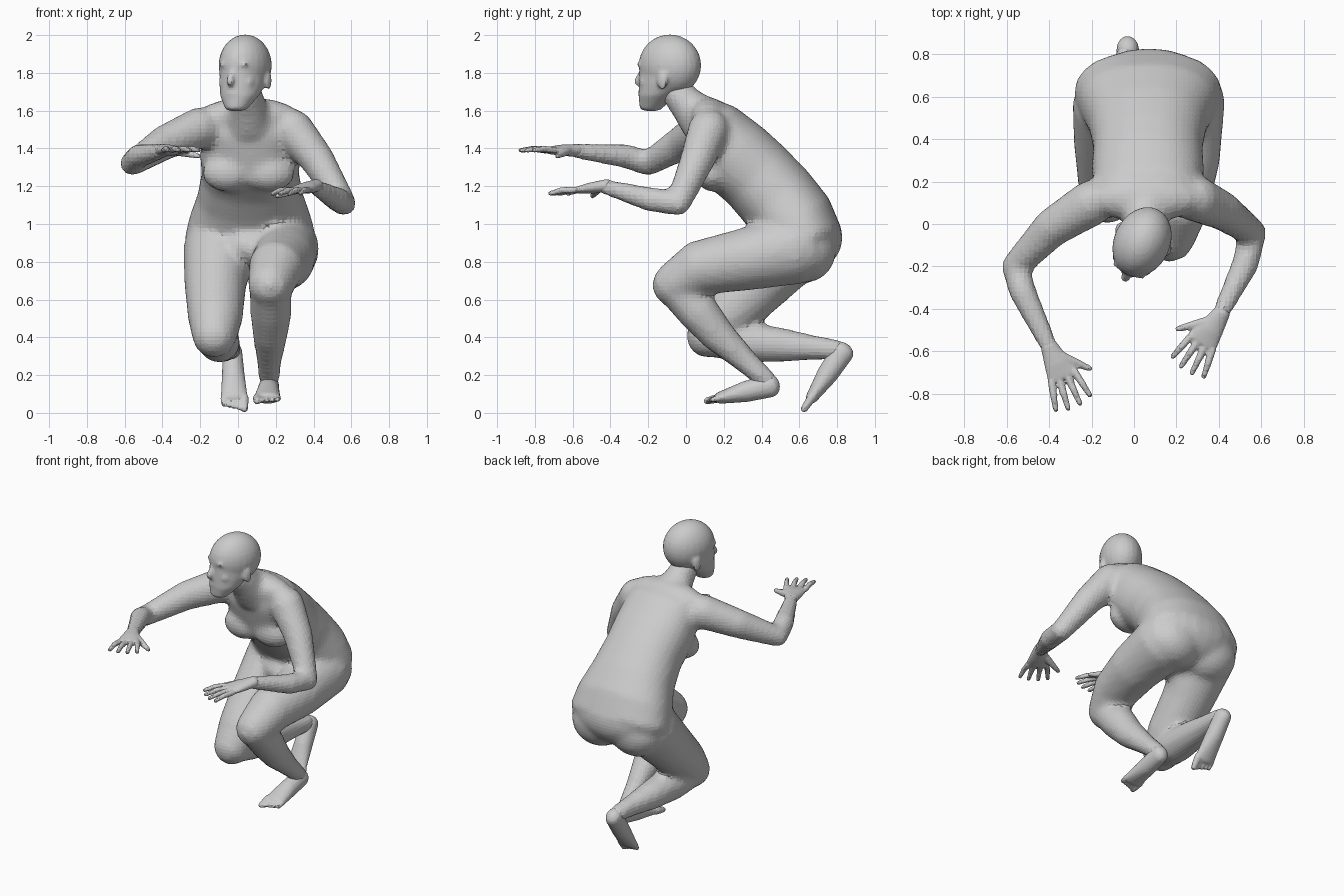
import bpy, bmesh, math
from mathutils import Vector, Matrix

default_cube = bpy.data.objects.get("Cube")
if default_cube:
    bpy.data.objects.remove(default_cube, do_unlink=True)

grey = (.6, .6, .6, 1)
skin = bpy.data.materials.new("plain grey")
skin.use_nodes = True
skin.diffuse_color = grey
skin.node_tree.nodes["Principled BSDF"].inputs["Base Color"].default_value = grey
across, up = Vector((1, 0, 0)), Vector((0, 0, 1))


def loft(bm, points, widths, depths=None, side=across, axis=None, dome=1, square=1, sides=20):
    """Closed tube through the points, elliptical in section, with domed ends."""
    centres = [Vector(point) for point in points]
    depths = depths or widths
    last = len(centres) - 1
    rings = []
    for i, centre in enumerate(centres):
        along = axis or (centres[min(i + 1, last)] - centres[max(i - 1, 0)]).normalized()
        flat = (side - along * side.dot(along)).normalized()
        rings.append((centre, flat, along.cross(flat), along, widths[i], depths[i]))

    def cap(ring, direction):
        centre, flat, thick, along, width, depth = ring
        height = min(width, depth) * dome * direction
        return [(centre + along * height * math.sin(turn), flat, thick, along,
                 width * math.cos(turn), depth * math.cos(turn))
                for turn in (.5, 1, 1.4)]

    rings = cap(rings[0], -1)[::-1] + rings + cap(rings[-1], 1)
    grid = []
    for centre, flat, thick, along, width, depth in rings:
        row = []
        for k in range(sides):
            angle = math.tau * k / sides
            cosine, sine = math.cos(angle), math.sin(angle)
            cosine = math.copysign(abs(cosine) ** square, cosine)
            sine = math.copysign(abs(sine) ** square, sine)
            row.append(bm.verts.new(centre + flat * width * cosine + thick * depth * sine))
        grid.append(row)
    for lower, upper in zip(grid, grid[1:]):
        for k in range(sides):
            following = (k + 1) % sides
            bm.faces.new((lower[k], lower[following], upper[following], upper[k]))
    bm.faces.new(grid[0][::-1])
    bm.faces.new(grid[-1])


def ball(bm, centre, radii):
    placing = Matrix.Translation(centre) @ Matrix.Diagonal((*radii, 1))
    bmesh.ops.create_uvsphere(bm, u_segments=24, v_segments=16, radius=1, matrix=placing)


def finish(name, bm, voxel, smoothing):
    """Fuse the overlapping volumes into one skin."""
    bmesh.ops.recalc_face_normals(bm, faces=bm.faces)
    mesh = bpy.data.meshes.new(name)
    bm.to_mesh(mesh)
    bm.free()
    mesh.materials.append(skin)
    part = bpy.data.objects.new(name, mesh)
    bpy.context.scene.collection.objects.link(part)
    fuse = part.modifiers.new("fuse", 'REMESH')
    fuse.mode = 'VOXEL'
    fuse.voxel_size = voxel
    soften = part.modifiers.new("soften", 'SMOOTH')
    soften.factor = .5
    soften.iterations = smoothing
    return part


def arm(bm, shoulder, upper_arm, elbow, forearm, wrist):
    loft(bm, [shoulder, upper_arm, elbow], [.11, .092, .066])
    loft(bm, [elbow, forearm, wrist], [.066, .065, .04])


def leg(bm, hip, thigh, lower_thigh, knee, calf, mid_calf, shin, ankle):
    loft(bm, [hip, thigh, lower_thigh, knee], [.19, .165, .145, .12])
    loft(bm, [knee, calf, mid_calf, shin, ankle], [.11, .11, .092, .065, .054])


def hand(name, wrist, knuckles, turn):
    """Flat palm with a fan of fingers; turn puts the thumb on its side."""
    bm = bmesh.new()
    wrist, knuckles = Vector(wrist), Vector(knuckles)
    forward = (knuckles - wrist).normalized()
    side = forward.cross(up).normalized() * turn
    loft(bm, [wrist - forward * .03, wrist.lerp(knuckles, .5), knuckles],
         [.04, .062, .076], [.034, .03, .02], side=side, dome=.7)
    for i in range(4):
        offset = i - 1.5
        base = knuckles + side * offset * .04
        heading = (forward + side * (i - 2) * .14).normalized()
        tip = base + heading * (.155 - abs(offset) * .015)
        loft(bm, [base, base.lerp(tip, .5) + up * .008, tip], [.018, .017, .013], sides=10)
    root = wrist.lerp(knuckles, .3) + side * .03
    thumb = root + forward * .11 + side * .1 - up * .03
    loft(bm, [root, root.lerp(thumb, .5), thumb], [.026, .021, .014], sides=10)
    finish(name, bm, .008, 2)


def foot(name, heel, toe_joint, turn):
    """Wedge from heel to toes; turn puts the big toe on its side."""
    bm = bmesh.new()
    heel, toe_joint = Vector(heel), Vector(toe_joint)
    forward = (toe_joint - heel).normalized()
    loft(bm, [heel, heel.lerp(toe_joint, .5), toe_joint],
         [.052, .06, .072], [.062, .056, .032], dome=.9)
    for i in range(5):
        radius = .018 if i else .025
        base = toe_joint + across * turn * (.052 - i * .027)
        tip = base + forward * (.07 - i * .007)
        loft(bm, [base, tip], [radius, radius * .8], sides=10)
    finish(name, bm, .009, 2)


# Torso along the bent spine, from the neck base to the seat
bm = bmesh.new()
spine = [(.07, 1.6), (.14, 1.53), (.25, 1.365), (.37, 1.26),
         (.48, 1.14), (.57, 1.02), (.62, .92), (.64, .82)]
loft(bm, [(.065, y, z) for y, z in spine],
     [.13, .25, .265, .258, .28, .325, .35, .3],
     [.09, .15, .215, .21, .215, .22, .21, .16], dome=.4, square=.9, sides=32)

# Shoulder slope, seat and groin
ball(bm, (.055, .12, 1.57), (.27, .11, .1))
ball(bm, (.07, .6, .93), (.34, .23, .2))
ball(bm, (.06, .45, .88), (.16, .15, .11))

# Chest and buttocks
for sign in (-1, 1):
    ball(bm, (.055 + sign * .11, .14, 1.27), (.135, .09, .1))
    ball(bm, (.07 + sign * .14, .63, .86), (.19, .165, .17))

# Neck
loft(bm, [(.04, -.05, 1.7), (.05, 0, 1.64), (.055, .09, 1.55)], [.085, .095, .13])

# Arms reaching forward, the right one higher
right_wrist, left_wrist = (-.39, -.6, 1.39), (.4, -.44, 1.2)
arm(bm, (-.2, .1, 1.51), (-.39, -.02, 1.43), (-.56, -.2, 1.32),
    (-.525, -.32, 1.36), right_wrist)
arm(bm, (.29, .12, 1.5), (.42, .06, 1.34), (.56, -.04, 1.11),
    (.525, -.19, 1.13), left_wrist)

# Left leg squatting, right leg almost kneeling
leg(bm, (.24, .58, .87), (.24, .3, .81), (.2, .06, .765), (.17, -.06, .68),
    (.175, .07, .53), (.17, .17, .41), (.165, .32, .27), (.165, .43, .17))
leg(bm, (-.1, .56, .87), (-.12, .38, .68), (-.12, .2, .5), (-.125, .12, .41),
    (-.1, .3, .375), (-.08, .5, .36), (-.05, .68, .345), (-.035, .8, .335))
finish("body", bm, .022, 5)

# Hands and feet
hand("right_hand", right_wrist, (-.335, -.72, 1.39), -1)
hand("left_hand", left_wrist, (.32, -.56, 1.18), 1)
foot("left_foot", (.165, .45, .145), (.155, .18, .08), -1)
foot("right_foot", (-.03, .83, .325), (-.02, .665, .08), 1)

# Skull and jaw, modelled facing forwards and then turned
bm = bmesh.new()
ball(bm, (0, 0, 1.84), (.133, .172, .163))
loft(bm, [(0, -.11, 1.615), (0, -.07, 1.68), (0, -.03, 1.74), (0, 0, 1.82)],
     [.062, .103, .118, .127], [.06, .103, .142, .169], axis=up, dome=.3, sides=32)

# Nose, lips and chin
loft(bm, [(0, -.158, 1.815), (0, -.185, 1.755)], [.014, .023])
ball(bm, (0, -.16, 1.69), (.04, .016, .016))
ball(bm, (0, -.15, 1.635), (.04, .022, .025))

# Brows, cheeks and ears
for sign in (-1, 1):
    ball(bm, (sign * .045, -.145, 1.845), (.04, .02, .014))
    ball(bm, (sign * .055, -.11, 1.75), (.045, .035, .045))
    ball(bm, (sign * .128, .015, 1.76), (.015, .03, .05))
head = finish("head", bm, .011, 4)
head.location = (.038, -.085, 0)
head.rotation_euler.z = math.radians(-25)
